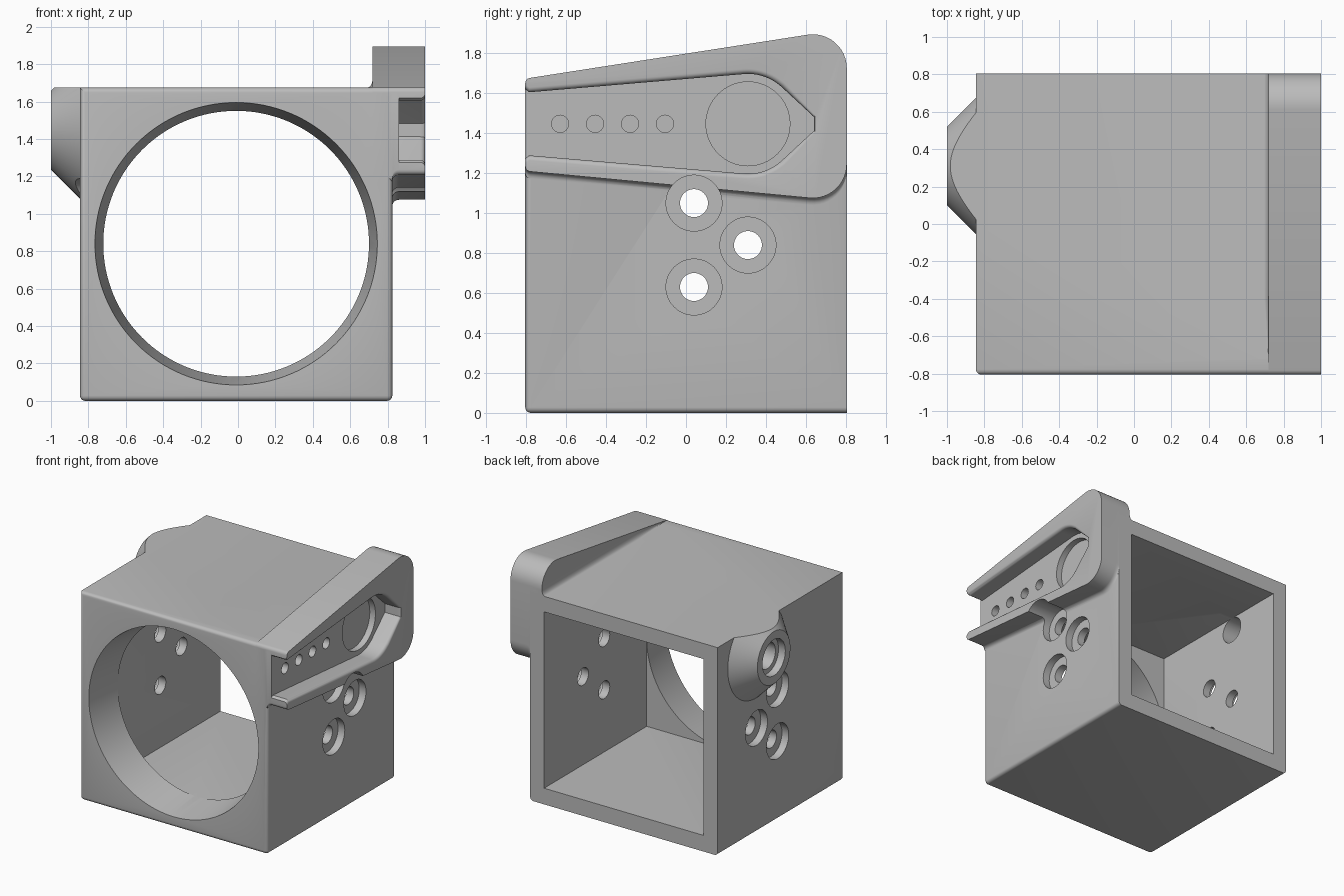
import bpy, bmesh, math
from mathutils import Matrix, Vector

old = bpy.data.objects.get("Cube")
if old:
    bpy.data.objects.remove(old, do_unlink=True)

grey = bpy.data.materials.new("matte_grey")
grey.use_nodes = True
COLOUR = (0.5, 0.5, 0.5, 1)
grey.diffuse_color = COLOUR
grey.node_tree.nodes["Principled BSDF"].inputs["Base Color"].default_value = COLOUR


def finish(name, bm):
    bmesh.ops.recalc_face_normals(bm, faces=bm.faces)
    me = bpy.data.meshes.new(name)
    bm.to_mesh(me)
    bm.free()
    me.materials.append(grey)
    ob = bpy.data.objects.new(name, me)
    bpy.context.collection.objects.link(ob)
    return ob


def box(name, lo, hi):
    bm = bmesh.new()
    lo, hi = Vector(lo), Vector(hi)
    size = hi - lo
    bmesh.ops.create_cube(bm, size=1, matrix=Matrix.Translation((lo + hi) / 2) @ Matrix.Diagonal((*size, 1)))
    return finish(name, bm)


def loft(name, rings):
    """Skin a stack of equal-length rings and cap both ends."""
    bm = bmesh.new()
    loops = [[bm.verts.new(p) for p in ring] for ring in rings]
    for a, b in zip(loops, loops[1:]):
        for i in range(len(a)):
            j = (i + 1) % len(a)
            bm.faces.new((a[i], a[j], b[j], b[i]))
    bm.faces.new(loops[0])
    bm.faces.new(loops[-1])
    return finish(name, bm)


def round_x(name, y, z, sections, n=64):
    """Turned shape along x from (x, radius) sections."""
    return loft(name, [[(x, y + r * math.cos(2 * math.pi * i / n), z + r * math.sin(2 * math.pi * i / n))
                        for i in range(n)] for x, r in sections])


def combine(target, other, operation):
    mod = target.modifiers.new("combine", 'BOOLEAN')
    mod.operation, mod.object, mod.solver = operation, other, 'EXACT'
    bpy.context.view_layer.objects.active = target
    bpy.ops.object.modifier_apply(modifier=mod.name)
    bpy.data.objects.remove(other, do_unlink=True)


def arc(cy, cz, r, start, end, n=12):
    return [(cy + r * math.cos(math.radians(start + (end - start) * i / n)),
             cz + r * math.sin(math.radians(start + (end - start) * i / n))) for i in range(n + 1)]


# Main housing, rounded round the front face and along the lower sides
X0, X1, TOP, BACK = -0.845, 0.825, 1.675, 0.805
housing = box("housing", (X0, -BACK, 0), (X1, BACK, TOP))
bm = bmesh.new()
bm.from_mesh(housing.data)
edges = []
for e in bm.edges:
    a, b = (v.co for v in e.verts)
    front = max(a.y, b.y) < 0
    lower_side = abs(a.y - b.y) > 1 and a.z < 0.1
    if front or lower_side:
        edges.append(e)
bmesh.ops.bevel(bm, geom=edges, offset=0.028, segments=4, profile=0.5, affect='EDGES')
bm.to_mesh(housing.data)
bm.free()

# Side mount plate with a filleted underside
outline = (arc(0.635, 1.725, 0.17, 98, 0) + arc(0.635, 1.245, 0.17, 0, -95)
           + arc(-0.778, 1.235, 0.027, 265, 180, 4) + arc(-0.778, 1.65, 0.027, 180, 98, 4))


def plate_ring(x, drop):
    return [(x, y, z - (drop if z < 1.4 else 0)) for y, z in outline]


R = 0.035
steps = [math.radians(a) for a in range(0, 91, 18)]
rings = [plate_ring(0.72, R)]
rings += [plate_ring(X1 + R - R * math.cos(a), R - R * math.sin(a)) for a in steps]
rings.append(plate_ring(1.0, 0))
combine(housing, loft("mount_plate", rings), 'UNION')

# Fillet where the plate rises from the top face
fillet = []
for y, s in ((-0.72, 0.004), (-0.4, 0.05), (BACK, 0.05)):
    curve = [(0.72 - s * 0.55 * (1 - math.sin(a)), y, TOP + s * (1 - math.cos(a))) for a in steps]
    fillet.append(curve + [(0.74, y, TOP + s), (0.74, y, TOP - 0.02), (0.72 - s * 0.55, y, TOP - 0.02)])
combine(housing, loft("plate_fillet", fillet), 'UNION')

# Conical boss on the opposite side, trimmed flush with the top
PY, PZ = 0.31, 1.447
boss = round_x("boss", PY, PZ, ((X0 + 0.04, 0.405), (X0, 0.365), (-1.0, 0.21)), 96)
combine(boss, box("trim", (-2, -1, TOP), (1, 1, 3)), 'DIFFERENCE')
combine(housing, boss, 'UNION')

# Rear cavity and tapered front opening
combine(housing, box("cavity", (-0.72, -0.5, 0.13), (0.70, 1, 1.55)), 'DIFFERENCE')
opening = []
for y, r in ((-0.9, 0.769), (-BACK, 0.755), (-0.49, 0.709)):
    opening.append([(-0.01 + r * math.cos(2 * math.pi * i / 128), y, 0.84 + r * math.sin(2 * math.pi * i / 128))
                    for i in range(128)])
combine(housing, loft("opening", opening), 'DIFFERENCE')


# Guide channel with rounded lips, open at the front
def channel_ring(x, lip):
    upper = [(-0.9, 0.18 + lip), (-0.803, 0.172 + lip), (-0.785, 0.158 + lip)]
    upper += [(y, z) for y, z in arc(PY, 0, 0.25 + lip, 95, 48)]
    upper += [(0.64 + lip * 0.3, 0.035 + lip * 0.3)]
    lower = [(y, -z) for y, z in reversed(upper)]
    return [(x, y, PZ + z) for y, z in upper + lower]


lip_rings = [channel_ring(0.86, 0)]
lip_rings += [channel_ring(0.975 + 0.025 * math.sin(a), 0.025 * (1 - math.cos(a))) for a in steps]
lip_rings.append(channel_ring(1.05, 0.025))
combine(housing, loft("channel", lip_rings), 'DIFFERENCE')

# Round pocket and row of small blind holes in the channel floor
combine(housing, round_x("pocket", PY, PZ, ((0.81, 0.21), (0.95, 0.21))), 'DIFFERENCE')
for i in range(4):
    hole = round_x("pin_hole", -0.63 + 0.175 * i, PZ, ((0.76, 0.043), (0.95, 0.043)), 32)
    combine(housing, hole, 'DIFFERENCE')

# Counterbored screw holes through both walls
for y, z in ((0.04, 1.05), (PY, 0.84), (0.04, 0.63)):
    combine(housing, round_x("screw_hole", y, z, ((-1.2, 0.07), (1.2, 0.07)), 40), 'DIFFERENCE')
    for face, out in ((X0 + 0.06, -1.2), (X1 - 0.06, 1.2)):
        combine(housing, round_x("counterbore", y, z, ((face, 0.14), (out, 0.14))), 'DIFFERENCE')

# Stepped bore through the boss
combine(housing, round_x("boss_bore", PY, PZ, ((-1.2, 0.105), (-0.6, 0.105)), 48), 'DIFFERENCE')
combine(housing, round_x("boss_counterbore", PY, PZ, ((-1.2, 0.145), (-0.94, 0.145))), 'DIFFERENCE')

# Smooth curved surfaces while keeping machined edges crisp
bpy.ops.object.select_all(action='DESELECT')
housing.select_set(True)
bpy.context.view_layer.objects.active = housing
bpy.ops.object.shade_smooth_by_angle(angle=math.radians(28))
